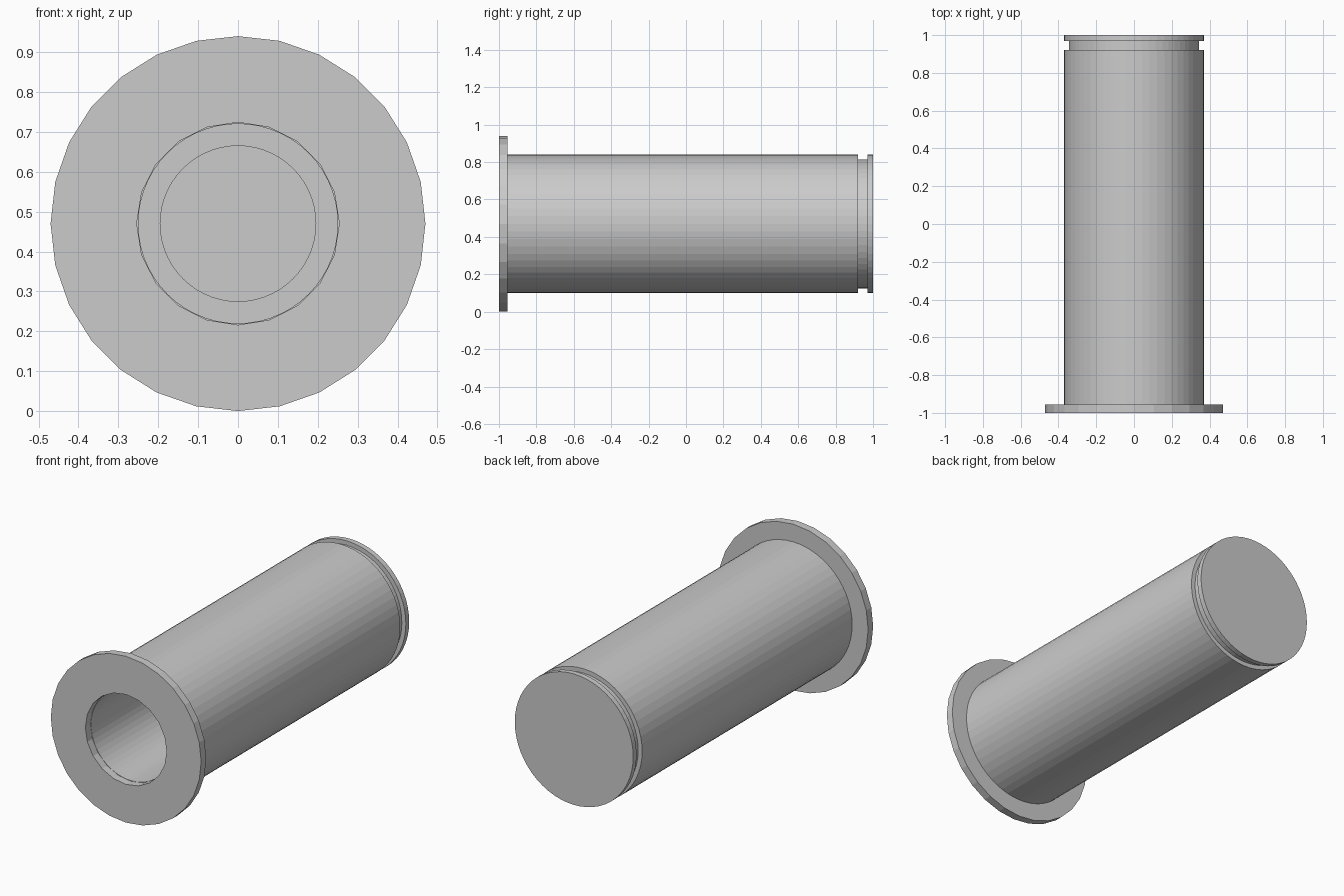
import bpy, bmesh, math
from mathutils import Matrix, Vector

cube = bpy.data.objects.get("Cube")
if cube:
    bpy.data.objects.remove(cube, do_unlink=True)

AXIS_Z = 0.47

steel = bpy.data.materials.new("grey steel")
steel.use_nodes = True
steel.diffuse_color = (0.6, 0.6, 0.6, 1)
steel.node_tree.nodes["Principled BSDF"].inputs["Base Color"].default_value = (0.6, 0.6, 0.6, 1)


def ring(bm, radius, y, sides):
    """Circle of vertices around the long axis."""
    return [bm.verts.new((radius * math.cos(2 * math.pi * i / sides), y,
                          AXIS_Z + radius * math.sin(2 * math.pi * i / sides)))
            for i in range(sides)]


def bridge(bm, a, b):
    n = len(a)
    for i in range(n):
        j = (i + 1) % n
        bm.faces.new((a[i], a[j], b[j], b[i]))


def finish(bm, name):
    bmesh.ops.recalc_face_normals(bm, faces=bm.faces)
    mesh = bpy.data.meshes.new(name)
    bm.to_mesh(mesh)
    bm.free()
    mesh.materials.append(steel)
    obj = bpy.data.objects.new(name, mesh)
    bpy.context.collection.objects.link(obj)


# Pin body: solid back end, retaining groove, stepped blind bore
profile = [(0.37, 1.0), (0.37, 0.97), (0.345, 0.97), (0.345, 0.92), (0.37, 0.92),
           (0.37, -0.955), (0.25, -0.955), (0.25, 0.6), (0.195, 0.6), (0.195, 0.8)]
bm = bmesh.new()
rings = [ring(bm, r, y, 56) for r, y in profile]
for a, b in zip(rings, rings[1:]):
    bridge(bm, a, b)
bm.faces.new(rings[0])
bm.faces.new(rings[-1])
finish(bm, "pin_body")

# Flange: coarser disc with a round opening
bm = bmesh.new()
loops = {}
for y in (-1.0, -0.955):
    edges = []
    for key, radius, sides in (("rim", 0.47, 28), ("opening", 0.254, 20)):
        verts = ring(bm, radius, y, sides)
        loops[key, y] = verts
        edges += [bm.edges.new((verts[i], verts[(i + 1) % sides])) for i in range(sides)]
    bmesh.ops.triangle_fill(bm, edges=edges, use_beauty=True, normal=Vector((0, -1, 0)))
for key in ("rim", "opening"):
    bridge(bm, loops[key, -1.0], loops[key, -0.955])
finish(bm, "flange")
